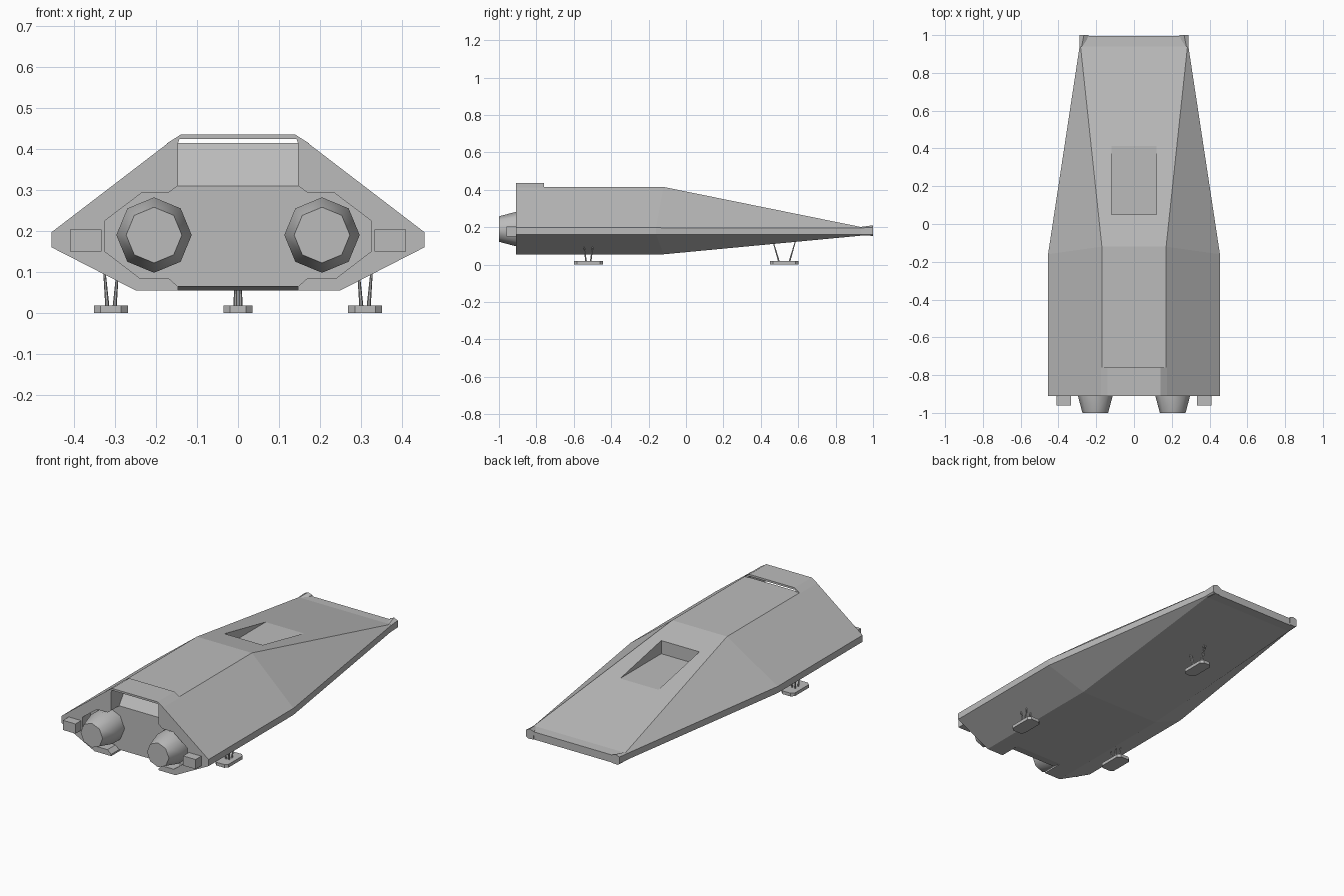
import bpy, bmesh, math
from mathutils import Vector

if "Cube" in bpy.data.objects:
    bpy.data.objects.remove(bpy.data.objects["Cube"])

grey = bpy.data.materials.new("hull_grey")
grey.diffuse_color = (0.5, 0.5, 0.5, 1)
grey.use_nodes = True
grey.node_tree.nodes["Principled BSDF"].inputs["Base Color"].default_value = grey.diffuse_color


def finish(name, bm):
    bmesh.ops.recalc_face_normals(bm, faces=bm.faces)
    me = bpy.data.meshes.new(name)
    bm.to_mesh(me)
    bm.free()
    me.materials.append(grey)
    ob = bpy.data.objects.new(name, me)
    bpy.context.collection.objects.link(ob)
    return ob


def loft(name, rings):
    """Skin a list of equal-length rings and close both ends."""
    bm = bmesh.new()
    vs = [[bm.verts.new(p) for p in r] for r in rings]
    n = len(vs[0])
    for a, b in zip(vs, vs[1:]):
        for i in range(n):
            j = (i + 1) % n
            bm.faces.new((a[i], a[j], b[j], b[i]))
    bm.faces.new(vs[0])
    bm.faces.new(vs[-1])
    return finish(name, bm)


def prism_y(name, xz, y0, y1):
    return loft(name, [[(x, y, z) for x, z in xz] for y in (y0, y1)])


def prism_x(name, yz, x0, x1):
    return loft(name, [[(x, y, z) for y, z in yz] for x in (x0, x1)])


def mirrored(half):
    return half + [(-x, *r) for x, *r in reversed(half)]


def rect(a0, a1, b0, b1):
    return [(a0, b0), (a1, b0), (a1, b1), (a0, b1)]


def cut(target, cutter):
    m = target.modifiers.new("cut", 'BOOLEAN')
    m.object, m.operation, m.solver = cutter, 'DIFFERENCE', 'EXACT'
    bpy.context.view_layer.objects.active = target
    bpy.ops.object.modifier_apply(modifier=m.name)
    bpy.data.objects.remove(cutter)


def strut(name, a, b, r0, r1):
    a, b = Vector(a), Vector(b)
    u = (b - a).cross(Vector((0, 1, 0))).normalized()
    v = (b - a).cross(u).normalized()
    ang = [i * math.tau / 6 for i in range(6)]
    return loft(name, [[p + r * (u * math.cos(t) + v * math.sin(t)) for t in ang]
                       for p, r in ((a, r0), (b, r1))])


# Hull: wedge lofted through four sections of (x, y, z) half outlines
hull = loft("hull", [mirrored(h) for h in (
    [(.17, -.91, .415), (.455, -.91, .197), (.455, -.91, .16), (.25, -.91, .055)],
    [(.17, -.12, .415), (.455, -.16, .197), (.455, -.16, .16), (.25, -.12, .055)],
    [(.283, .94, .2), (.288, .94, .195), (.288, .94, .16), (.283, .94, .155)],
    [(.28, .995, .197), (.285, .995, .193), (.285, .995, .16), (.28, .995, .155)])])

# Engine bay in the tail, open at the roof and the belly
bay = mirrored([(.147, .5), (.147, .31), (.17, .293), (.235, .293), (.325, .225),
                (.325, .15), (.24, .085), (.17, .085), (.147, .065), (.147, 0)])
cut(hull, prism_y("bay_cutter", bay, -1.1, -.84))
# Sloped panel above the bay and chamfer below it
cut(hull, prism_x("ramp_cutter", [(-.86, .31), (-.84, .31), (-.765, .416), (-.765, .5), (-.86, .5)],
                  -.147, .147))
cut(hull, prism_x("belly_cutter", [(-.86, .065), (-.84, .065), (-.78, .054), (-.78, 0), (-.86, 0)],
                  -.147, .147))
# Sunken hatch in the sloping deck
cut(hull, prism_x("hatch_cutter", [(.05, .307), (.5, .307), (.5, .6), (.05, .6)], -.118, .118))

# Raised roof over the tail with an open slot beneath
prism_y("tail_roof", mirrored([(.14, .435), (.175, .413), (.147, .413), (.143, .424)]), -.91, -.76)

for s, side in ((-1, "left"), (1, "right")):
    # Engine nozzle: eight-sided tapered cone
    ring = [i * math.tau / 8 for i in range(8)]
    engine = loft("engine_" + side, [
        [(s * .205 + r * math.cos(t), y, .19 + r * math.sin(t)) for t in ring]
        for y, r in ((-.83, .092), (-.91, .092), (-1, .068))])
    bpy.ops.object.select_all(action='DESELECT')
    engine.select_set(True)
    bpy.context.view_layer.objects.active = engine
    bpy.ops.object.shade_smooth_by_angle(angle=math.radians(50))
    # Tail block beside the engine
    prism_y("tail_block_" + side, rect(s * .333, s * .41, .15, .204), -.96, -.9)
    # Nose corner lug: pointed wedge growing to a chamfered end
    loft("nose_lug_" + side, [
        [(s * x, y, z) for x, z in pts] for y, pts in (
            (.925, [(.28, .2), (.289, .195), (.289, .16), (.28, .155), (.27, .157), (.27, .195)]),
            (1, [(.265, .21), (.288, .2), (.288, .162), (.275, .154), (.243, .156), (.24, .2)]))])

# Landing gear: chamfered pad with four splayed legs
for name, cx, cy, hx, hy, spread, foot, top in (
        ("nose_gear", 0, .525, .035, .077, .06, .028, .125),
        ("left_gear", -.31, -.522, .041, .077, .024, .012, .1),
        ("right_gear", .31, -.522, .041, .077, .024, .012, .1)):
    c = .016
    pad = [(hx, hy - c), (hx - c, hy), (c - hx, hy), (-hx, hy - c),
           (-hx, c - hy), (c - hx, -hy), (hx - c, -hy), (hx, c - hy)]
    loft(name + "_pad", [[(cx + x, cy + y, z) for x, y in pad] for z in (0, .018)])
    wide = .005 if cx == 0 else .016
    for sx in (-1, 1):
        for sy in (-1, 1):
            low = (cx + sx * (.006 if cx == 0 else .009), cy + sy * foot, .016)
            high = (cx + sx * wide, cy + sy * spread, top)
            strut(name + "_leg", low, high, .005, .003)
